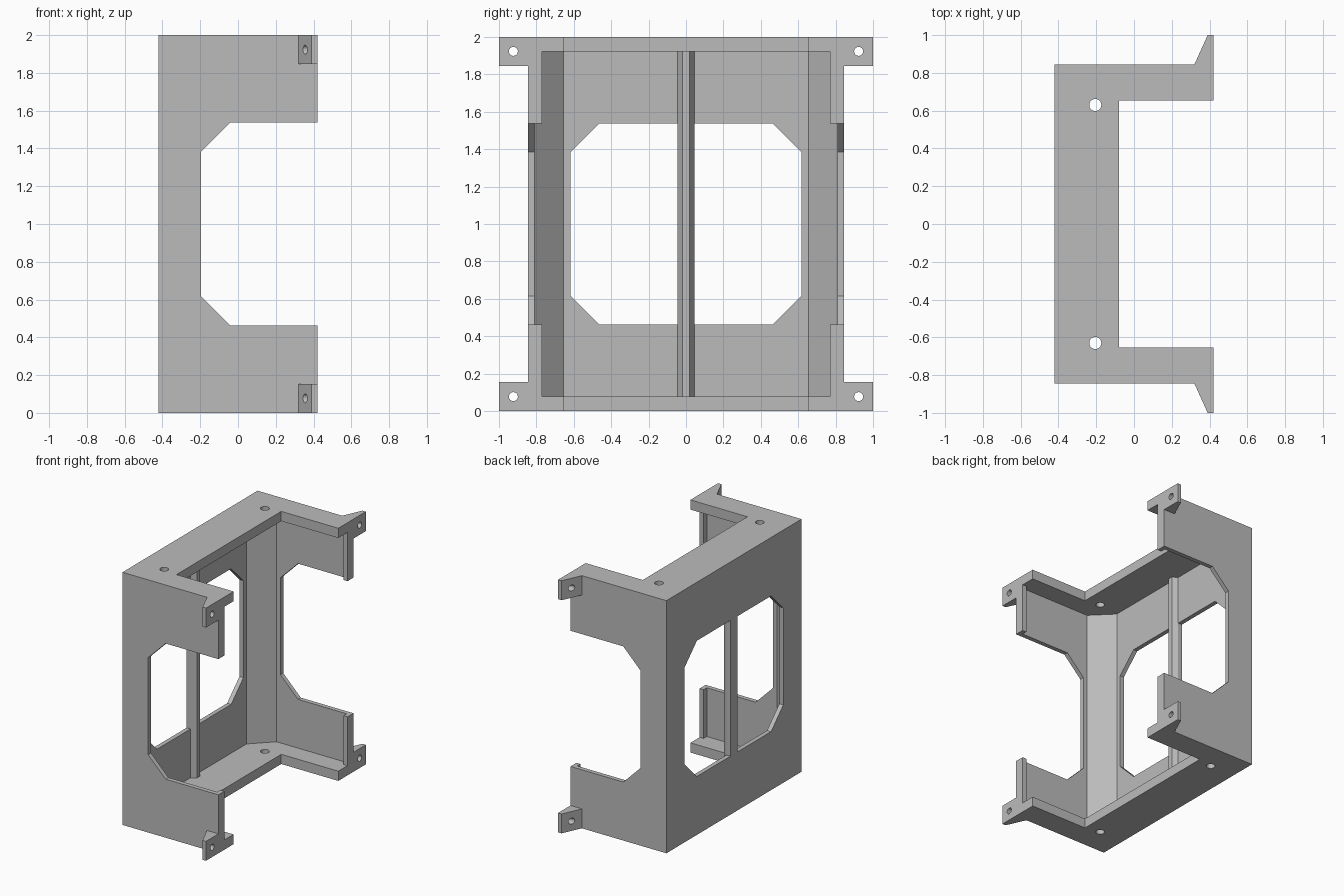
import bpy, bmesh, math

cube = bpy.data.objects.get("Cube")
if cube:
    bpy.data.objects.remove(cube, do_unlink=True)

grey = bpy.data.materials.new("plain grey")
grey.use_nodes = True
colour = (0.5, 0.5, 0.5, 1)
grey.diffuse_color = colour
grey.node_tree.nodes["Principled BSDF"].inputs["Base Color"].default_value = colour

# Main dimensions
X, Y, H = 0.42, 0.845, 2.0     # half depth, half width, height
T = 0.035                      # sheet thickness
P = 0.077                      # end plate thickness
LOW, HIGH = 0.463, 1.537       # opening heights
C = 0.153                      # corner cut
IN = 0.655                     # inner edge of plates and corner posts


def prism(name, points, axis, a, b):
    """Extrude a 2D outline along an axis from a to b."""
    place = {"x": lambda u, v, w: (w, u, v),
             "y": lambda u, v, w: (u, w, v),
             "z": lambda u, v, w: (u, v, w)}[axis]
    bm = bmesh.new()
    lower = [bm.verts.new(place(u, v, a)) for u, v in points]
    upper = [bm.verts.new(place(u, v, b)) for u, v in points]
    bm.faces.new(lower)
    bm.faces.new(upper)
    n = len(points)
    for i in range(n):
        j = (i + 1) % n
        bm.faces.new((lower[i], lower[j], upper[j], upper[i]))
    bmesh.ops.recalc_face_normals(bm, faces=bm.faces)
    mesh = bpy.data.meshes.new(name)
    bm.to_mesh(mesh)
    bm.free()
    mesh.materials.append(grey)
    ob = bpy.data.objects.new(name, mesh)
    bpy.context.collection.objects.link(ob)
    return ob


def rect(u0, u1, v0, v1):
    return [(u0, v0), (u1, v0), (u1, v1), (u0, v1)]


def circle(u, v, r, n=24):
    return [(u + r * math.cos(math.tau * i / n), v + r * math.sin(math.tau * i / n))
            for i in range(n)]


def cut(ob, cutter):
    """Subtract the cutter from the object and discard it."""
    cutter.hide_render = True
    mod = ob.modifiers.new("cut", "BOOLEAN")
    mod.operation = "DIFFERENCE"
    mod.solver = "EXACT"
    mod.object = cutter
    bpy.context.view_layer.update()
    graph = bpy.context.evaluated_depsgraph_get()
    mesh = bpy.data.meshes.new_from_object(ob.evaluated_get(graph))
    ob.modifiers.clear()
    ob.data = mesh
    bpy.data.objects.remove(cutter, do_unlink=True)


# Back wall with an eight-sided window
back = prism("back_wall", rect(-Y, Y, P, H - P), "x", -X, T - X)
W = 0.617
window = [(-W, LOW + C), (C - W, LOW), (W - C, LOW), (W, LOW + C),
          (W, HIGH - C), (W - C, HIGH), (C - W, HIGH), (-W, HIGH - C)]
cut(back, prism("window_cutter", window, "x", -X - 0.1, T - X + 0.1))

# Centre rib across the window
prism("centre_rib", [(-X, -0.045), (T - X, -0.045), (-0.345, -0.02),
                     (-0.345, 0.02), (T - X, 0.045), (-X, 0.045)], "z", P, H - P)

# End plates: U-shaped, each with two screw holes
u_shape = [(-X, -Y), (X, -Y), (X, -IN), (-0.08, -IN),
           (-0.08, IN), (X, IN), (X, Y), (-X, Y)]
for name, z0 in (("bottom_plate", 0), ("top_plate", H - P)):
    plate = prism(name, u_shape, "z", z0, z0 + P)
    for y in (-0.63, 0.63):
        cut(plate, prism("hole_cutter", circle(-0.205, y, 0.032), "z", z0 - 0.1, z0 + P + 0.1))

# Side walls, corner posts, front lips and mounting ears
wall = [(T - X, P), (X, P), (X, LOW), (C - 0.195, LOW), (-0.195, LOW + C),
        (-0.195, HIGH - C), (C - 0.195, HIGH), (X, HIGH), (X, H - P), (T - X, H - P)]
for side, s in (("right", -1), ("left", 1)):
    prism(side + "_wall", wall, "y", s * (Y - T), s * Y)
    inner = Y - T
    post = [(T - X, s * IN), (T - X, s * inner), (T - X + inner - IN, s * inner)]
    prism(side + "_corner_post", post, "z", P, H - P)
    for level, z0, z1, e0 in (("lower", P, LOW, 0), ("upper", HIGH, H - P, H - 2 * P)):
        lip = rect(X - T, X, s * 0.77, s * inner)
        prism(f"{side}_{level}_lip", lip, "z", z0, z1)
        outline = [(0.32, s * Y), (0.39, s), (X, s), (X, s * Y)]
        ear = prism(f"{side}_{level}_ear", outline, "z", e0, e0 + 2 * P)
        cut(ear, prism("hole_cutter", circle(s * 0.923, e0 + P, 0.024), "x", 0.2, 0.6))
